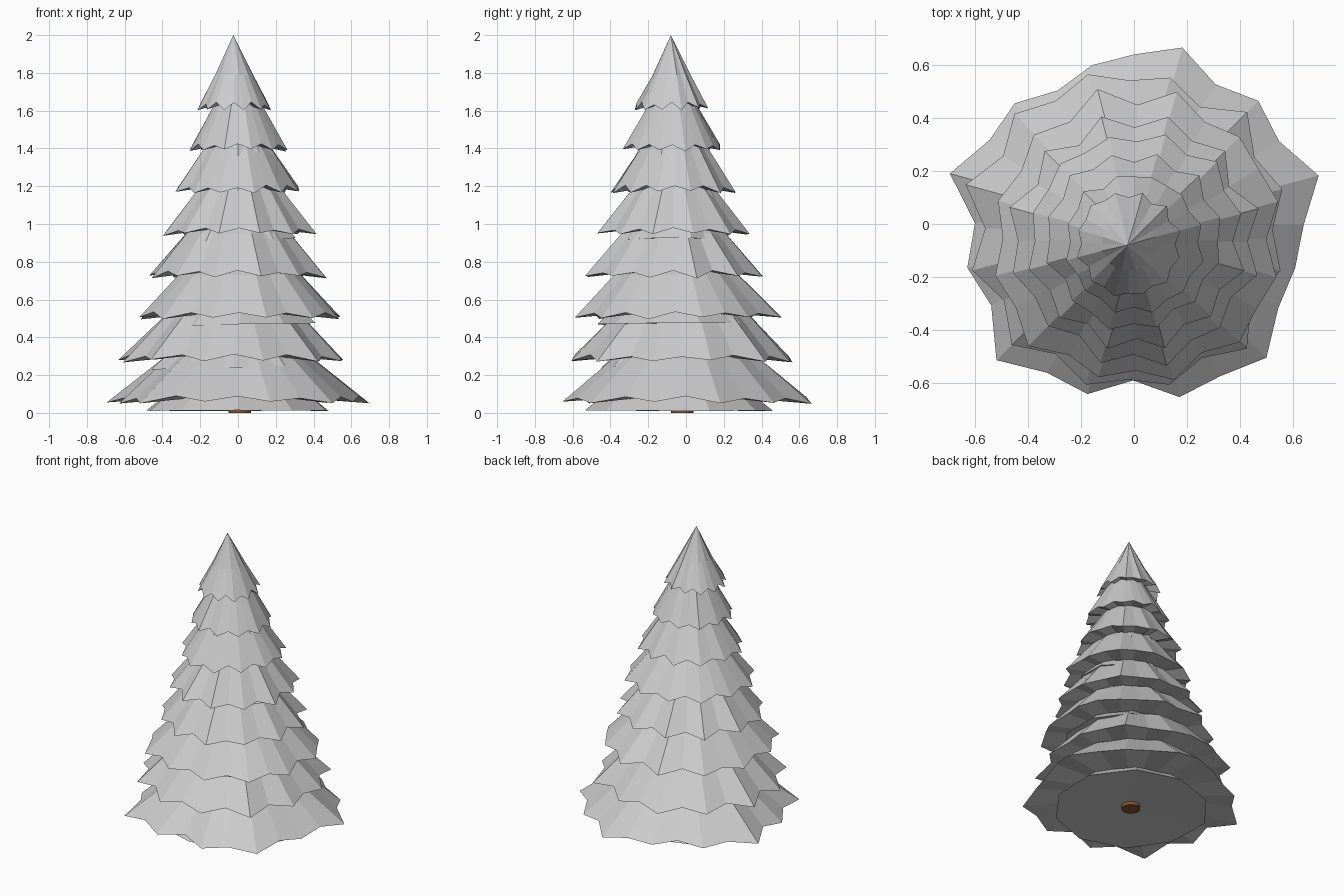
import bpy, bmesh, math, random

if "Cube" in bpy.data.objects:
    bpy.data.objects.remove(bpy.data.objects["Cube"])

random.seed(4)
TIPS = 12

# rim height, radius, centre x, centre y, shoulder ratio
TIERS = [
    (0.055, 0.645, 0.00, 0.00, 0.61),
    (0.275, 0.585, -0.02, -0.02, 0.64),
    (0.50, 0.535, 0.01, -0.055, 0.62),
    (0.72, 0.450, 0.00, -0.065, 0.61),
    (0.945, 0.392, 0.01, -0.065, 0.58),
    (1.17, 0.322, 0.00, -0.06, 0.56),
    (1.39, 0.252, 0.00, -0.07, 0.53),
    (1.61, 0.190, -0.02, -0.075, 0.53),
]
# jagged outline of the lowest skirt: tip, notch, tip, notch...
SKIRT = [.72, .63, .66, .61, .69, .64, .62, .58, .64, .63, .72, .60,
         .65, .62, .73, .65, .665, .59, .675, .66, .71, .63, .63, .64]


def link(bm, name):
    bmesh.ops.recalc_face_normals(bm, faces=bm.faces)
    mesh = bpy.data.meshes.new(name)
    bm.to_mesh(mesh)
    bm.free()
    obj = bpy.data.objects.new(name, mesh)
    bpy.context.collection.objects.link(obj)


def make_tier(i, rim_z, radius, cx, cy, shoulder):
    """Jagged overhanging skirt with a slightly hollow underside."""
    last = i == len(TIERS) - 1
    if i == 0:
        radii = SKIRT
    else:
        radii = [radius * ((1.05 if k % 2 == 0 else 0.95) + random.uniform(-.04, .04))
                 for k in range(2 * TIPS)]
    bm = bmesh.new()
    rim, mid = [], []
    for k, r in enumerate(radii):
        a = math.radians(14.7 + 15 * k)
        c, s = math.cos(a), math.sin(a)
        lift = random.uniform(-.008, .008) + (0.028 if k % 2 else 0)
        rim.append(bm.verts.new((cx + r * c, cy + r * s, rim_z + lift)))
        m = shoulder * (0.5 * r + 0.5 * radius)
        mid.append(bm.verts.new((cx + m * c, cy + m * s, rim_z + (0.18 if last else 0.23))))
    apex = bm.verts.new((-0.025 if last else cx, -0.08 if last else cy,
                         2.0 if last else rim_z + 0.48))
    under = bm.verts.new((cx, cy, rim_z + 0.05))
    n = len(rim)
    for k in range(n):
        j = (k + 1) % n
        bm.faces.new((rim[k], rim[j], mid[j], mid[k]))
        bm.faces.new((mid[k], mid[j], apex))
        bm.faces.new((rim[j], rim[k], under))
    link(bm, "branch_tier_%d" % (i + 1))


def make_inner(i, rim_z, radius, cx, cy):
    """Smaller, slightly tilted cone tucked under each skirt."""
    bm = bmesh.new()
    tilt = 0.0 if i == 0 else 0.015
    cy -= 0.03 if i == 0 else 0
    ring = []
    for k in range(10):
        a = math.tau * (k + 0.5) / 10
        r = radius * (0.76 + random.uniform(-.03, .03))
        x, y = r * math.cos(a), r * math.sin(a)
        ring.append(bm.verts.new((cx + x, cy + y, rim_z - (0.043 if i == 0 else 0.033)
                                  + tilt * x / radius + random.uniform(-.003, .003))))
    top = bm.verts.new((cx, cy, rim_z + 0.36))
    base = bm.verts.new((cx, cy, rim_z - 0.03))
    for k in range(10):
        j = (k + 1) % 10
        bm.faces.new((ring[k], ring[j], top))
        bm.faces.new((ring[j], ring[k], base))
    link(bm, "inner_branches_%d" % (i + 1))


# Stacked branch tiers
for i, t in enumerate(TIERS):
    make_tier(i, *t)
    if i < len(TIERS) - 1:
        make_inner(i, *t[:4])

# Short trunk stub
bpy.ops.mesh.primitive_cylinder_add(vertices=12, radius=0.06, depth=0.3,
                                    location=(0.01, -0.02, 0.15))
trunk = bpy.context.object
trunk.name = "trunk"
bark = bpy.data.materials.new("bark")
bark.diffuse_color = (0.25, 0.09, 0.03, 1)
bark.use_nodes = True
bark.node_tree.nodes["Principled BSDF"].inputs["Base Color"].default_value = bark.diffuse_color
trunk.data.materials.append(bark)
